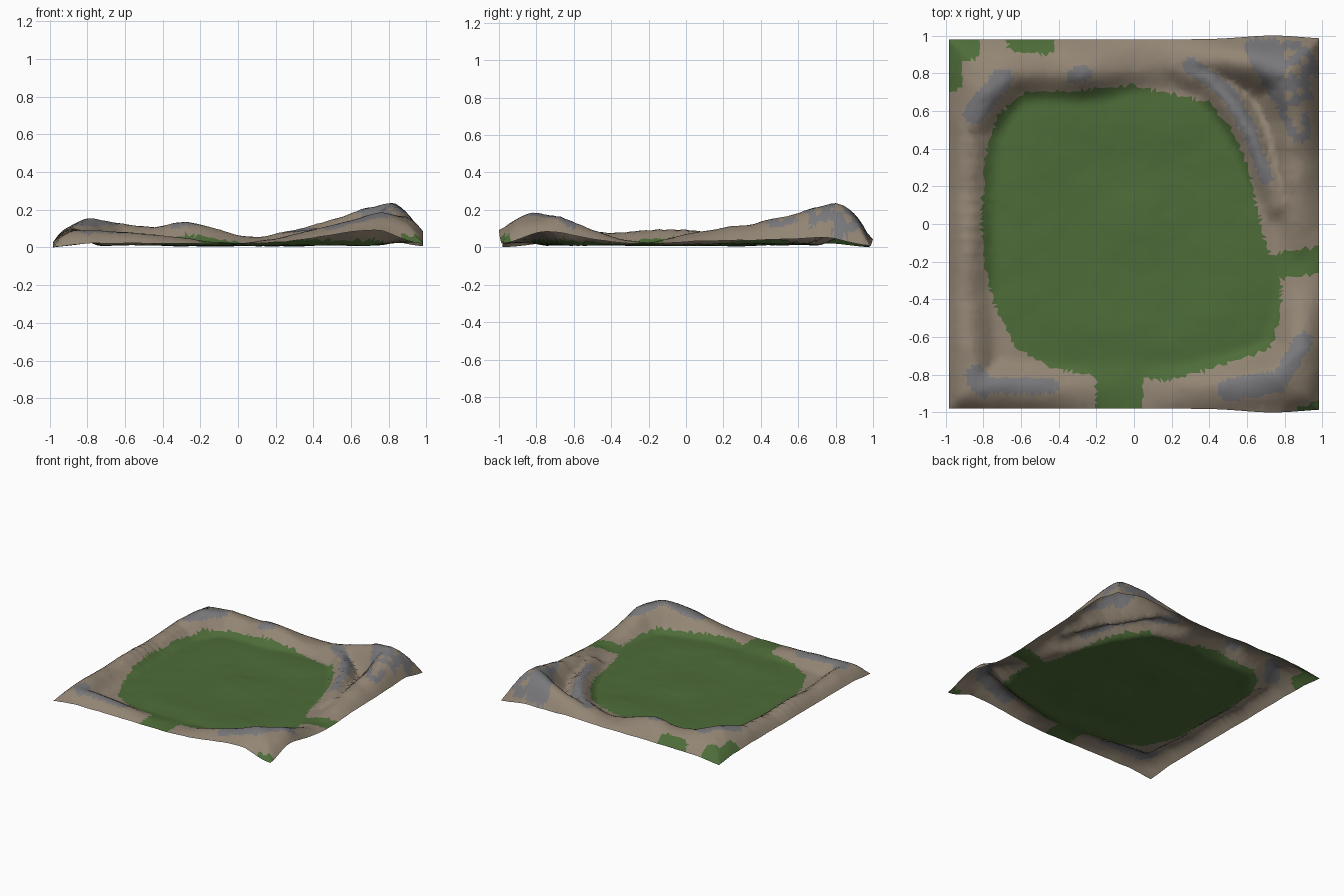
import bpy, bmesh, math, random
from mathutils import Vector, noise

if "Cube" in bpy.data.objects:
    bpy.data.objects.remove(bpy.data.objects["Cube"])

random.seed(4)
N = 84
FLOOR = 0.027

# Crest of the surrounding hills: x, y, crest height, outer edge height
crest = [
    (-.85, -.85, .11, .035), (-.6, -.86, .1, .032), (-.35, -.87, .075, .032), (-.15, -.87, .042, .032),
    (0, -.87, .038, .032), (.2, -.87, .06, .037), (.4, -.86, .11, .06), (.6, -.84, .16, .11),
    (.76, -.8, .2, .12), (.87, -.68, .185, .1), (.88, -.5, .11, .055), (.88, -.35, .06, .035),
    (.88, -.2, .038, .03), (.87, 0, .088, .045), (.85, .15, .11, .05), (.84, .35, .142, .05),
    (.85, .55, .187, .055), (.81, .79, .255, .07), (.65, .85, .215, .06), (.5, .87, .16, .05),
    (.3, .86, .108, .045), (.12, .84, .066, .04), (0, .83, .08, .04), (-.15, .81, .125, .04),
    (-.28, .8, .155, .04), (-.45, .81, .12, .035), (-.65, .81, .15, .035), (-.78, .68, .17, .035),
    (-.87, .5, .125, .035), (-.88, .2, .1, .035), (-.88, -.15, .115, .035), (-.88, -.4, .092, .035),
    (-.87, -.65, .11, .035)]
# Lower second ridge inside the tall back right hill
inner = [(.22, .84, .09), (.4, .77, .12), (.53, .62, .125), (.63, .46, .12), (.72, .24, .11), (.8, .08, .09)]
# Colour patches as thick segments: x1, y1, x2, y2, radius
rock = [(.65, .93, .76, .72, .06), (.72, .92, .88, .5, .07), (.85, .9, .92, .75, .09),
        (.3, .84, .5, .7, .045), (.5, .7, .6, .52, .045), (.6, .52, .7, .25, .035),
        (-.85, .58, -.7, .77, .055), (-.32, .79, -.26, .8, .04), (-.84, -.81, -.8, -.86, .06),
        (-.75, -.86, -.44, -.86, .04), (.5, -.88, .75, -.84, .06), (.78, -.82, .9, -.62, .05)]
grass = [(-.12, -1, -.12, -.7, .08), (-.04, -1, -.04, -.7, .09), (.78, -.22, 1, -.19, .07), (-.97, .95, -.9, .95, .09),
         (-.97, .95, -.97, .76, .06), (-.62, .97, -.47, .95, .055), (.9, -1, .99, -.97, .035)]
# Outline of the grassy floor
floor_line = [(-.78, .4), (-.72, .58), (-.58, .7), (-.3, .71), (0, .74), (.2, .69), (.4, .65), (.52, .5),
              (.61, .3), (.65, .1), (.7, -.1), (.78, -.3), (.78, -.5), (.72, -.66), (.5, -.74), (.2, -.83),
              (-.2, -.81), (-.45, -.76), (-.62, -.66), (-.73, -.45), (-.8, -.2), (-.81, .1)]


def smooth(t):
    t = max(0, min(1, t))
    return t * t * (3 - 2 * t)


def resample(line, closed, steps=5):
    ends = line[1:] + (line[:1] if closed else [])
    return [tuple(a + (b - a) * k / steps for a, b in zip(p, q))
            for p, q in zip(line, ends) for k in range(steps)]


def seg_dist(x, y, x1, y1, x2, y2):
    dx, dy = x2 - x1, y2 - y1
    t = max(0, min(1, ((x - x1) * dx + (y - y1) * dy) / (dx * dx + dy * dy)))
    return math.hypot(x - x1 - t * dx, y - y1 - t * dy)


def inside(x, y, poly):
    hit = False
    for (x1, y1, *_), (x2, y2, *_) in zip(poly, poly[1:] + poly[:1]):
        if (y1 > y) != (y2 > y) and x < (x2 - x1) * (y - y1) / (y2 - y1) + x1:
            hit = not hit
    return hit


def patch(x, y, patches):
    return any(seg_dist(x, y, *p[:4]) < p[4] for p in patches)


crest_pts = resample(crest, True)
inner_pts = resample(inner, False)


def weighted(x, y, pts):
    total, values, near = 0, [0] * (len(pts[0]) - 2), 9
    for p in pts:
        d2 = (x - p[0]) ** 2 + (y - p[1]) ** 2
        w = 1 / (d2 + .0008) ** 2
        total += w
        near = min(near, d2)
        values = [v + w * a for v, a in zip(values, p[2:])]
    return math.sqrt(near), [v / total for v in values]


def height(x, y):
    d, (h, e) = weighted(x, y, crest_pts)
    rough = noise.fractal(Vector((x * 5, y * 5, 3)), 1, 2, 4)
    if inside(x, y, crest):
        width = .14 + .55 * max(0, h - .08)
        z = FLOOR + (h - FLOOR) * (1 - smooth(d / width))
        di, (hi,) = weighted(x, y, inner_pts)
        z = max(z, FLOOR + (hi - FLOOR) * (1 - smooth(di / .13)))
        # shallow terraces on the floor
        r = (abs(x) ** 4 + abs(y) ** 4) ** .25
        z += .005 * math.cos(11 * r) * smooth(d / .2)
    else:
        # rounded outer flank
        border = max(0, min(.985 - abs(x), .985 - abs(y)))
        corner = smooth((abs(x) + abs(y) - 1.72) / .25)
        e = e * (1 - .65 * corner)
        t = d / (d + border + 1e-6)
        z = e + (h - e) * (1 - t ** 2.1)
    return z + rough * (.004 + .03 * max(0, z - .03))


# Terrain sheet on a jittered grid
bm = bmesh.new()
grid = []
for j in range(N + 1):
    row = []
    for i in range(N + 1):
        u, v = 2 * i / N - 1, 2 * j / N - 1
        if 0 < i < N:
            u += random.uniform(-.25, .25) * 2 / N
        if 0 < j < N:
            v += random.uniform(-.25, .25) * 2 / N
        bulge = math.exp(-((u - .75) / .22) ** 2) * abs(v) ** 6
        x, y = u * .983, v * (.98 + .02 * bulge)
        row.append(bm.verts.new((x, y, height(x, y))))
    grid.append(row)
# Soften the creases, then stand the sheet on the ground
bmesh.ops.smooth_vert(bm, verts=[v for r in grid[1:-1] for v in r[1:-1]], factor=.5,
                      use_axis_x=False, use_axis_y=False, use_axis_z=True)
low = min(v.co.z for v in bm.verts)
for v in bm.verts:
    v.co.z -= low
for j in range(N):
    for i in range(N):
        a, b, c, d = grid[j][i], grid[j][i + 1], grid[j + 1][i + 1], grid[j + 1][i]
        tris = ((a, b, c), (a, c, d)) if random.random() < .5 else ((a, b, d), (b, c, d))
        for t in tris:
            f = bm.faces.new(t)
            f.smooth = True
            m = f.calc_center_median()
            if patch(m.x, m.y, rock):
                f.material_index = 2
            elif inside(m.x, m.y, floor_line) or patch(m.x, m.y, grass):
                f.material_index = 0
            else:
                f.material_index = 1
            # brown streaks through the rock of the tall hill
            if f.material_index == 2 and m.x > .8 and m.y > .4 and noise.noise(m * 14) > .12:
                f.material_index = 1

mesh = bpy.data.meshes.new("terrain")
bm.to_mesh(mesh)
bm.free()
terrain = bpy.data.objects.new("terrain", mesh)
bpy.context.collection.objects.link(terrain)

# Grass, earth and rock colours
for name, col in (("grass", (.075, .15, .04, 1)), ("earth", (.29, .235, .175, 1)), ("rock", (.19, .19, .2, 1))):
    mat = bpy.data.materials.new(name)
    mat.diffuse_color = col
    mat.use_nodes = True
    mat.node_tree.nodes["Principled BSDF"].inputs["Base Color"].default_value = mat.diffuse_color
    mesh.materials.append(mat)
